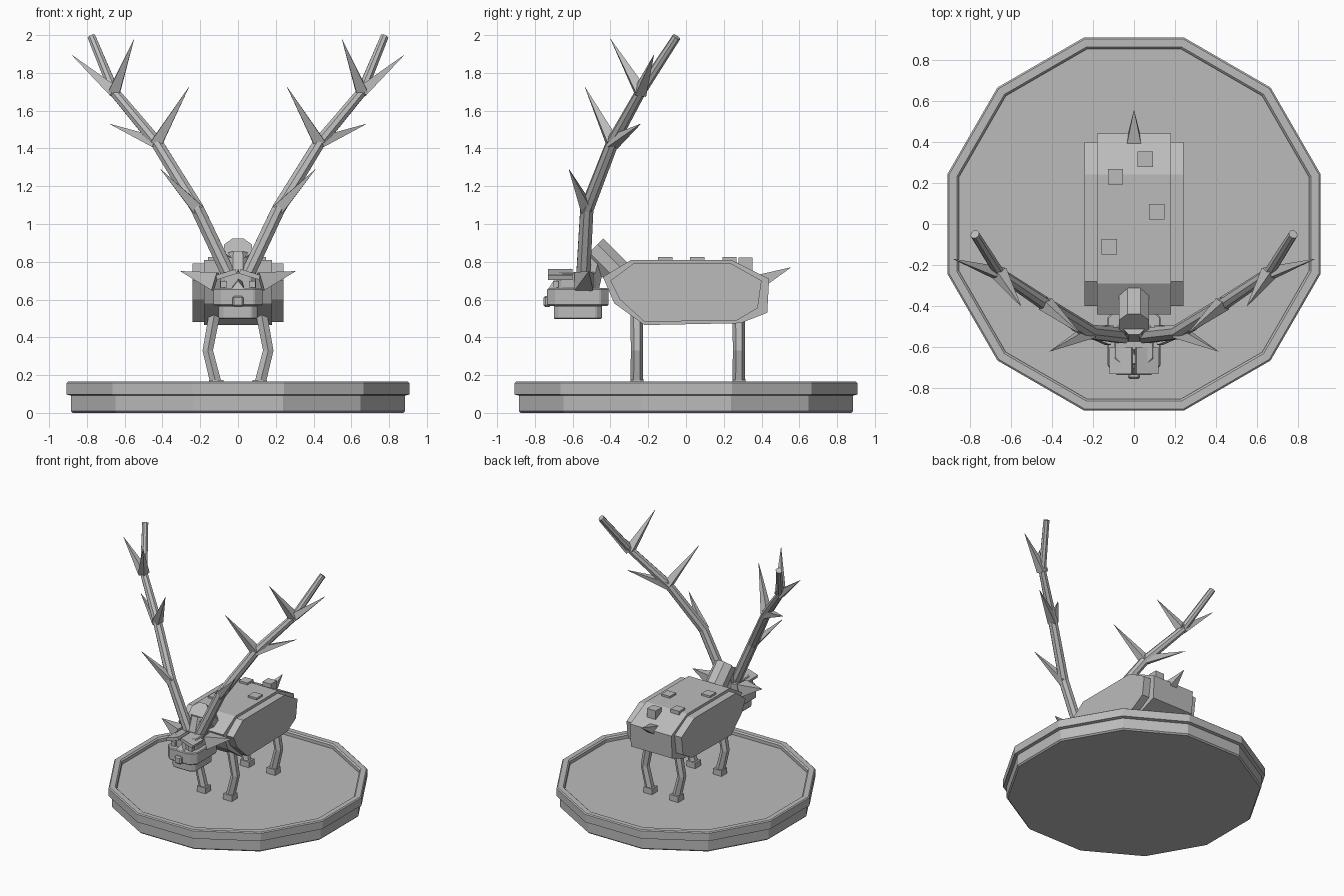
import bpy, bmesh, math
from mathutils import Vector, Matrix

cube = bpy.data.objects.get("Cube")
if cube:
    bpy.data.objects.remove(cube, do_unlink=True)

GREY = (0.5, 0.5, 0.5, 1)
stone = bpy.data.materials.new("stone_grey")
stone.use_nodes = True
stone.diffuse_color = GREY
stone.node_tree.nodes["Principled BSDF"].inputs["Base Color"].default_value = GREY


def finish(name, bm, bevel=0):
    bmesh.ops.recalc_face_normals(bm, faces=bm.faces)
    mesh = bpy.data.meshes.new(name)
    bm.to_mesh(mesh)
    bm.free()
    mesh.materials.append(stone)
    ob = bpy.data.objects.new(name, mesh)
    bpy.context.collection.objects.link(ob)
    if bevel:
        mod = ob.modifiers.new("edge_bevel", 'BEVEL')
        mod.width = bevel
        mod.segments = 1
        mod.limit_method = 'ANGLE'
    return ob


def loft(name, rings, bevel=0):
    """Join rings of points into a closed solid."""
    bm = bmesh.new()
    loops = [[bm.verts.new(p) for p in ring] for ring in rings]
    n = len(loops[0])
    for a, b in zip(loops, loops[1:]):
        for i in range(n):
            j = (i + 1) % n
            bm.faces.new((a[i], a[j], b[j], b[i]))
    bm.faces.new(loops[0])
    bm.faces.new(loops[-1])
    return finish(name, bm, bevel)


def tube(name, path, radii, sides):
    """Sweep a regular polygon along a path."""
    pts = [Vector(p) for p in path]
    rings = []
    for i, (p, r) in enumerate(zip(pts, radii)):
        t = (pts[min(i + 1, len(pts) - 1)] - pts[max(i - 1, 0)]).normalized()
        side = t.cross(Vector((0, 1, 0))).normalized()
        up = side.cross(t)
        ring = []
        for k in range(sides):
            a = math.tau * (k + 0.5) / sides
            ring.append(p + r * (math.cos(a) * side + math.sin(a) * up))
        rings.append(ring)
    return loft(name, rings)


def spike(name, base, tip, radius, sides=4):
    return tube(name, [base, tip], [radius, 0.001], sides)


def box(name, centre, size, tilt=0, bevel=0):
    bm = bmesh.new()
    bmesh.ops.create_cube(bm, size=1)
    bm.transform(Matrix.Translation(centre) @ Matrix.Rotation(tilt, 4, 'Y')
                 @ Matrix.Diagonal((*size, 1)))
    return finish(name, bm, bevel)


def chamfered_block(name, half_x, y0, y1, z0, z1, cut):
    """Block with its four upright corners cut off."""
    plan = [(half_x, y0 + cut), (half_x, y1 - cut), (half_x - cut, y1), (cut - half_x, y1),
            (-half_x, y1 - cut), (-half_x, y0 + cut), (cut - half_x, y0), (half_x - cut, y0)]
    return loft(name, [[(x, y, z) for x, y in plan] for z in (z0, z1)], 0.006)


def dodecagon(apothem, z):
    r = apothem / math.cos(math.pi / 12)
    return [(r * math.cos(a), r * math.sin(a), z)
            for a in (math.pi / 12 + math.pi / 6 * k for k in range(12))]


def extrude_x(name, profile, half):
    return loft(name, [[(x, y, z) for y, z in profile] for x in (-half, half)])


# Twelve-sided stand with a raised rim
loft("stand_base", [dodecagon(0.875, 0), dodecagon(0.885, 0.01), dodecagon(0.885, 0.1)])
loft("stand_rim", [dodecagon(0.885, 0.092), dodecagon(0.908, 0.097), dodecagon(0.908, 0.158),
                   dodecagon(0.9, 0.165), dodecagon(0.862, 0.165), dodecagon(0.852, 0.155),
                   dodecagon(0.852, 0.13)])

# Body core and narrower side panels
extrude_x("body", [(-0.44, 0.72), (-0.29, 0.81), (0.24, 0.81), (0.44, 0.71), (0.43, 0.53),
                   (0.29, 0.475), (-0.22, 0.465), (-0.38, 0.58)], 0.18)
extrude_x("side_panels", [(-0.4, 0.7), (-0.28, 0.79), (0.24, 0.79), (0.4, 0.7), (0.38, 0.555),
                          (0.27, 0.49), (-0.22, 0.482), (-0.35, 0.6)], 0.24)

# Raised blocks on the back, and the tail
for x, y in ((-0.12, -0.11), (0.11, 0.06), (-0.09, 0.23)):
    box("back_block", (x, y, 0.80), (0.075, 0.075, 0.05))
box("back_block", (0.055, 0.315, 0.785), (0.075, 0.075, 0.075))
spike("tail", (0, 0.40, 0.70), (0, 0.555, 0.77), 0.05)

# Neck rising from the body, then dropping to the head
tube("neck", [(0, -0.31, 0.69), (0, -0.49, 0.87)], [0.08, 0.08], 8)
tube("throat", [(0, -0.48, 0.84), (0, -0.54, 0.62)], [0.065, 0.075], 8)

# Head
chamfered_block("muzzle", 0.13, -0.735, -0.41, 0.567, 0.66, 0.045)
chamfered_block("jaw", 0.102, -0.70, -0.445, 0.497, 0.57, 0.03)
chamfered_block("cranium", 0.095, -0.685, -0.48, 0.65, 0.745, 0.03)
box("nose", (0, -0.735, 0.59), (0.06, 0.04, 0.06), bevel=0.01)
loft("nose_bridge", [[(-0.035, -0.73, 0.655), (0.035, -0.73, 0.655), (0, -0.70, 0.70)],
                     [(-0.015, -0.61, 0.70), (0.015, -0.61, 0.70), (0, -0.61, 0.765)]])

# Paired parts
for s, label in ((1, "left"), (-1, "right")):
    box(label + "_eye", (s * 0.075, -0.69, 0.682), (0.035, 0.03, 0.035))
    box(label + "_brow", (s * 0.062, -0.665, 0.733), (0.11, 0.13, 0.025), s * 0.3)
    spike(label + "_ear", (s * 0.12, -0.54, 0.695), (s * 0.305, -0.515, 0.75), 0.07)

    for y, end in ((-0.26, "front"), (0.28, "back")):
        tube(f"{label}_{end}_leg", [(s * 0.125, y, 0.52), (s * 0.16, y, 0.33),
                                    (s * 0.115, y, 0.15)], [0.034, 0.032, 0.034], 6)
        box(f"{label}_{end}_hoof", (s * 0.115, y, 0.15), (0.075, 0.07, 0.05))

    # Antler beam and its tines
    beam = [(s * x, y, z) for x, y, z in (
        (0.04, -0.545, 0.71), (0.215, -0.525, 1.08), (0.43, -0.39, 1.43),
        (0.655, -0.24, 1.70), (0.775, -0.05, 1.99))]
    tube(label + "_antler", beam, [0.04, 0.038, 0.034, 0.028, 0.023], 8)
    for joint, tip in ((1, (0.41, -0.62, 1.29)), (2, (0.68, -0.24, 1.53)),
                       (2, (0.26, -0.535, 1.725)), (3, (0.88, -0.17, 1.895)),
                       (3, (0.55, -0.40, 1.98))):
        spike(label + "_tine", beam[joint], (s * tip[0], tip[1], tip[2]), 0.042)
